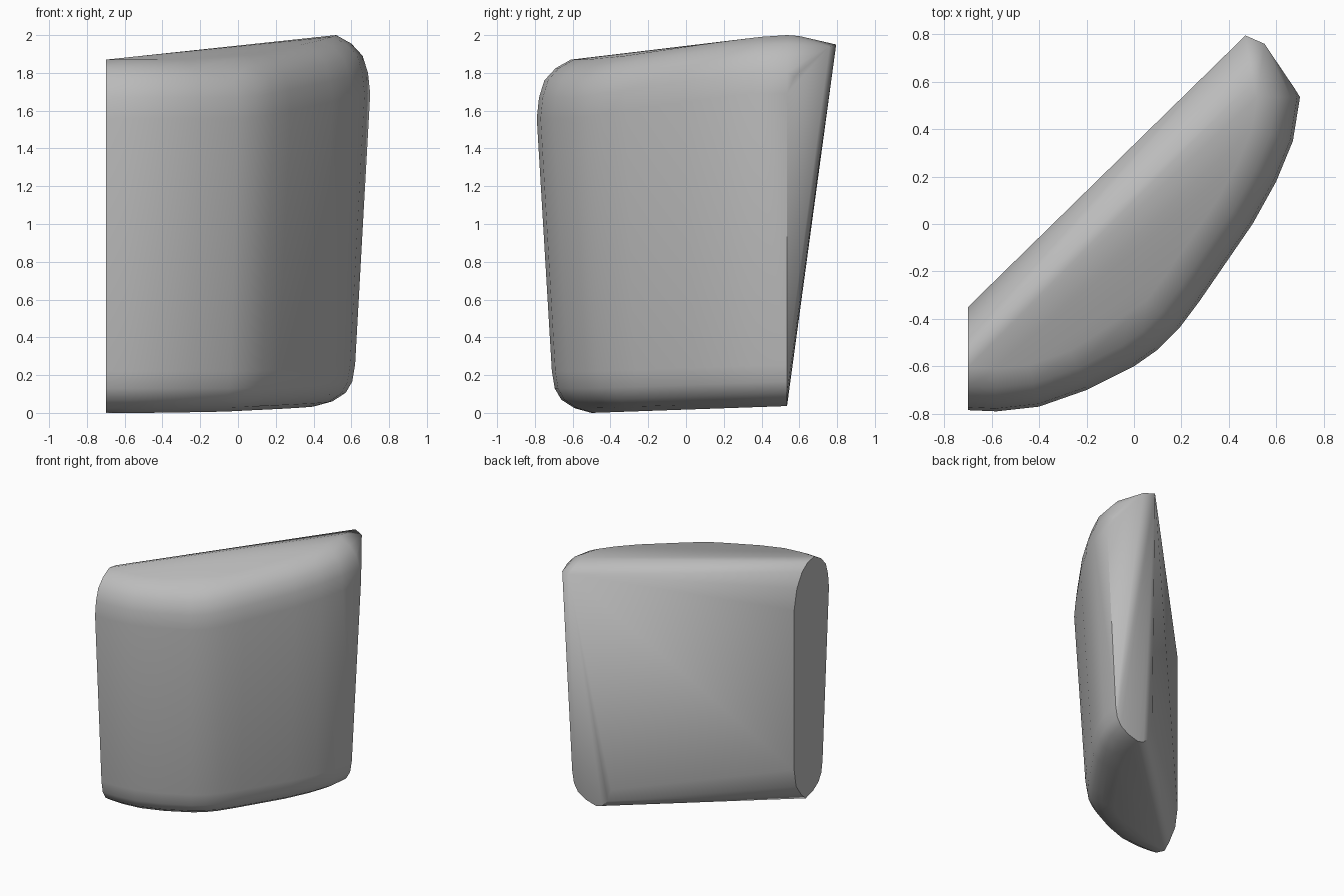
import bpy, bmesh, math
from mathutils import Vector

cube = bpy.data.objects.get("Cube")
if cube:
    bpy.data.objects.remove(cube, do_unlink=True)

# Plain grey material
grey = bpy.data.materials.new("plain_grey")
grey.use_nodes = True
colour = (0.5, 0.5, 0.5, 1)
grey.diffuse_color = colour
grey.node_tree.nodes["Principled BSDF"].inputs["Base Color"].default_value = colour

# Curved outer wall in plan, at its widest height, from the flat cap to the end
outline = [Vector(p) for p in (
    (-.7, -.785), (-.58, -.79), (-.4, -.77), (-.2, -.7), (0, -.6), (.1, -.53),
    (.19, -.44), (.28, -.32), (.4, -.14), (.5, 0), (.6, .18), (.67, .35), (.7, .535))]


def inward(i):
    """Plan direction into the body; both ends slide within their end plane."""
    if i == 0:
        return Vector((0, 1))
    if i == len(outline) - 1:
        return Vector((-1, 0))
    t = (outline[i + 1] - outline[i - 1]).normalized()
    return Vector((-t.y, t.x))


# Rounded rims as (inset, height below top) and (inset, height above bottom)
top_rim = [(0, .31), (.012, .2), (.04, .11), (.1, .045), (.18, 0)]
bottom_rim = [(.08, .22), (.095, .13), (.13, .07), (.2, .025), (.29, 0)]

points = []
for i, p in enumerate(outline):
    n = inward(i)
    for inset, drop in top_rim:
        q = p + n * inset
        # the top face climbs toward the far end
        top = 1.87 + .13 * min(1, max(0, (q.x + q.y + .5) / 1.5))
        points.append((q.x, q.y, top - drop))
    for inset, rise in bottom_rim:
        q = p + n * inset
        points.append((max(q.x, -.7), q.y, rise + .035 * max(0, (q.y + .5))))

# Back half of the flat side cap
for y, z in [(-.52, 1.855), (-.45, 1.805), (-.385, 1.7), (-.35, 1.54),
             (-.35, .28), (-.375, .14), (-.44, .05), (-.52, .02)]:
    points.append((-.7, y, z))

# Slanted end: leaning peak at the top, rounded foot at the bottom
points += [(.675, .575, 1.78), (.61, .67, 1.89), (.55, .76, 1.94), (.47, .795, 1.95),
           (.5, .6, 1.995), (.36, .535, .05), (.31, .535, .1), (.28, .535, .2)]

# Body is the convex skin around those sections
bm = bmesh.new()
for p in points:
    bm.verts.new(p)
hull = bmesh.ops.convex_hull(bm, input=bm.verts)
loose = {v for v in hull["geom_interior"] + hull["geom_unused"]
         if isinstance(v, bmesh.types.BMVert)}
bmesh.ops.delete(bm, geom=list(loose), context='VERTS')
bmesh.ops.dissolve_limit(bm, angle_limit=math.radians(1), verts=bm.verts, edges=bm.edges)
bmesh.ops.recalc_face_normals(bm, faces=bm.faces)
mesh = bpy.data.meshes.new("rounded_block")
bm.to_mesh(mesh)
bm.free()
mesh.materials.append(grey)
block = bpy.data.objects.new("rounded_block", mesh)
bpy.context.collection.objects.link(block)

# Smooth rims with crisp cap edges
bpy.ops.object.select_all(action='DESELECT')
block.select_set(True)
bpy.context.view_layer.objects.active = block
bpy.ops.object.shade_smooth_by_angle(angle=math.radians(30))
